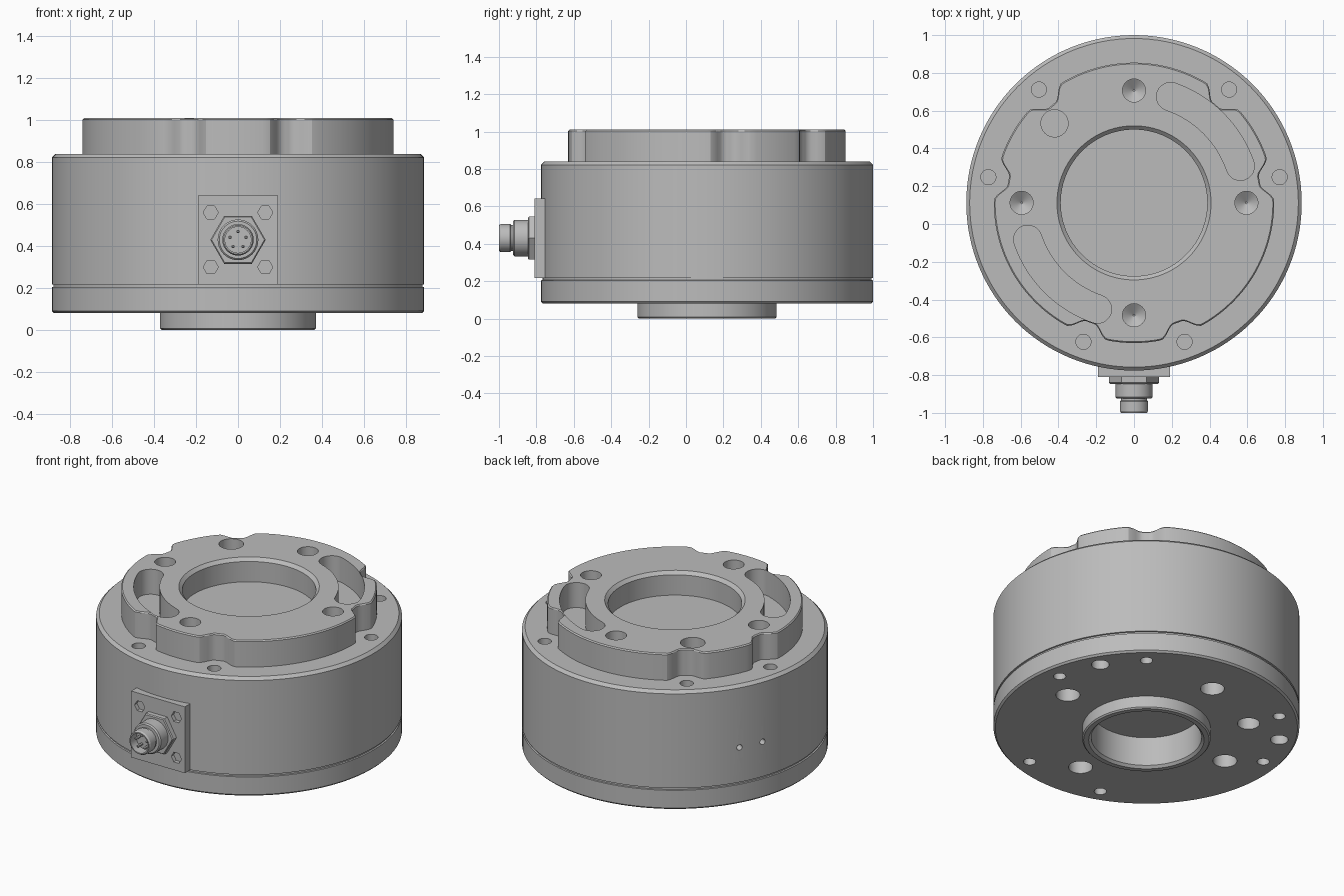
import bpy, bmesh
from math import sin, cos, radians, pi, tau
from mathutils import Matrix, Vector

if "Cube" in bpy.data.objects:
    bpy.data.objects.remove(bpy.data.objects["Cube"])

grey = bpy.data.materials.new("machined_grey")
grey.use_nodes = True
grey.diffuse_color = (0.5, 0.5, 0.5, 1)
grey.node_tree.nodes["Principled BSDF"].inputs["Base Color"].default_value = (0.5, 0.5, 0.5, 1)

CENTRE = Vector((0, 0.112, 0))
UPRIGHT = Matrix.Translation(CENTRE)
PORT_Z = 0.43
FORWARD = Matrix.Translation((0, 0, PORT_Z)) @ Matrix.Rotation(pi / 2, 4, 'X')
BOLT_ANGLES = (10, 50, 130, 170, 250, 290)
BOLT_R, RING_R = 0.783, 0.595


def make(name, bm, matrix):
    """Turn a bmesh into a finished object."""
    bmesh.ops.recalc_face_normals(bm, faces=bm.faces)
    bm.transform(matrix)
    mesh = bpy.data.meshes.new(name)
    bm.to_mesh(mesh)
    bm.free()
    mesh.materials.append(grey)
    obj = bpy.data.objects.new(name, mesh)
    bpy.context.collection.objects.link(obj)
    return obj


def loft(bm, rings):
    """Skin closed rings of points and cap both ends."""
    loops = [[bm.verts.new(p) for p in ring] for ring in rings]
    n = len(loops[0])
    for a, b in zip(loops, loops[1:]):
        for i in range(n):
            j = (i + 1) % n
            bm.faces.new((a[i], a[j], b[j], b[i]))
    bm.faces.new(loops[0][::-1])
    bm.faces.new(loops[-1])


def turned(bm, profile, sides=96, outline=lambda t: 1, at=(0, 0)):
    """Revolve (radius, height) points, optionally with a shaped outline."""
    angles = [tau * i / sides for i in range(sides)]
    loft(bm, [[(at[0] + r * outline(t) * cos(t), at[1] + r * outline(t) * sin(t), z)
               for t in angles] for r, z in profile])


def polar(radius, degrees):
    return radius * cos(radians(degrees)), radius * sin(radians(degrees))


def cut(obj, cutter):
    mod = obj.modifiers.new("cut", 'BOOLEAN')
    mod.operation, mod.solver, mod.object = 'DIFFERENCE', 'EXACT', cutter
    bpy.context.view_layer.objects.active = obj
    bpy.ops.object.modifier_apply(modifier=mod.name)


# Round housing with lower cover, parting groove and hollow boss
bm = bmesh.new()
turned(bm, [(0.32, 0.2), (0.32, 0.015), (0.335, 0), (0.364, 0), (0.372, 0.008),
            (0.372, 0.08), (0.877, 0.08), (0.888, 0.091), (0.888, 0.204),
            (0.88, 0.206), (0.88, 0.216), (0.888, 0.218), (0.888, 0.822),
            (0.87, 0.84)], 128)
housing = make("housing", bm, UPRIGHT)


# Raised flange with a scallop at each rim bolt
def scallops(t):
    d = min(abs((t * 360 / tau - a + 180) % 360 - 180) for a in BOLT_ANGLES)
    s = min(max((d - 2) / 7, 0), 1)
    return 1 - 0.09 * (1 - s * s * (3 - 2 * s))


bm = bmesh.new()
turned(bm, [(0.742, 0.82), (0.742, 1.003), (0.735, 1.01)], 240, scallops)
flange = make("flange", bm, UPRIGHT)

# Cutters from above: drilled holes, pin hole, rim bolt holes
bm = bmesh.new()
for a in range(0, 360, 90):
    turned(bm, [(0.005, 0.75), (0.061, 0.79), (0.061, 1.1)], 32, at=polar(RING_R, a))
turned(bm, [(0.072, 0.8), (0.072, 1.1)], 32, at=polar(RING_R, 135))
for a in BOLT_ANGLES:
    turned(bm, [(0.04, 0.74), (0.04, 1.1)], 24, at=polar(BOLT_R, a))
top_holes = make("top_hole_cutter", bm, UPRIGHT)

# Cutter for the central bore and the two curved slots
bm = bmesh.new()
turned(bm, [(0.388, 0.86), (0.388, 0.99), (0.408, 1.01), (0.408, 1.1)])
for turn in (0, 180):
    path = []
    start, end, half = 19 + turn, 71 + turn, 0.075
    path += [polar(RING_R + half, start + (end - start) * i / 16) for i in range(17)]
    for base, angle in ((end, end), (start, start + 180)):
        cx, cy = polar(RING_R, base)
        for i in range(1, 12):
            dx, dy = polar(half, angle + 15 * i)
            path.append((cx + dx, cy + dy))
        if base == end:
            path += [polar(RING_R - half, end - (end - start) * i / 16) for i in range(17)]
    loft(bm, [[(x, y, z) for x, y in path] for z in (0.85, 1.1)])
pockets = make("pocket_cutter", bm, UPRIGHT)

# Cutters from below: mounting holes, pin hole, rim holes
bm = bmesh.new()
under = [(RING_R, a, 0.07) for a in (0, 90, 180, 270)] + [(RING_R, 135, 0.065)]
under += [(BOLT_R, a, 0.036) for a in BOLT_ANGLES] + [(BOLT_R, a, 0.052) for a in (30, 150)]
for radius, a, r in under:
    turned(bm, [(r, -0.1), (r, 0.28)], 32, at=polar(radius, a))
# Two tiny vents in the side wall
for a in (150, 160):
    x, y = polar(0.888, a)
    spin = Matrix.Rotation(radians(a), 4, 'Z') @ Matrix.Rotation(pi / 2, 4, 'Y')
    bmesh.ops.create_cone(bm, cap_ends=True, segments=16, radius1=0.018, radius2=0.018,
                          depth=0.1, matrix=Matrix.Translation((x, y, 0.44)) @ spin)
low_holes = make("low_hole_cutter", bm, UPRIGHT)

for obj, cutters in ((housing, (top_holes, low_holes)), (flange, (top_holes, pockets))):
    for cutter in cutters:
        cut(obj, cutter)

# Connector plate with four hexagonal screw sockets
bm = bmesh.new()
bmesh.ops.create_cube(bm, size=1)
plate = make("connector_plate", bm, Matrix.Translation((0, -0.755, PORT_Z))
             @ Matrix.Diagonal((0.38, 0.11, 0.425, 1)))
bm = bmesh.new()
for x in (-0.13, 0.13):
    for y in (-0.13, 0.13):
        turned(bm, [(0.036, 0.785), (0.036, 0.9)], 6, at=(x, y))
sockets = make("socket_cutter", bm, FORWARD)
cut(plate, sockets)

# Connector: hexagonal nut, barrel with open mouth, five pins
bm = bmesh.new()
turned(bm, [(0.132, 0.8), (0.132, 0.84), (0.126, 0.846)], 6)
nut = make("connector_nut", bm, FORWARD)

bm = bmesh.new()
turned(bm, [(0.097, 0.83), (0.097, 0.917), (0.089, 0.925), (0.07, 0.925), (0.07, 0.935),
            (0.075, 0.94), (0.075, 0.99), (0.069, 1.0), (0.062, 1.0), (0.062, 0.94)], 48)
barrel = make("connector_barrel", bm, FORWARD)

bm = bmesh.new()
for i in range(5):
    turned(bm, [(0.008, 0.93), (0.008, 0.98), (0.004, 0.985)], 12, at=polar(0.04, 90 + 72 * i))
pins = make("connector_pins", bm, FORWARD)

for cutter in (top_holes, pockets, low_holes, sockets):
    bpy.data.objects.remove(cutter)

# Smooth round walls, keep machined edges crisp
bpy.ops.object.select_all(action='DESELECT')
for obj in (housing, flange, plate, nut, barrel, pins):
    obj.select_set(True)
bpy.context.view_layer.objects.active = housing
bpy.ops.object.shade_smooth_by_angle(angle=radians(30))
